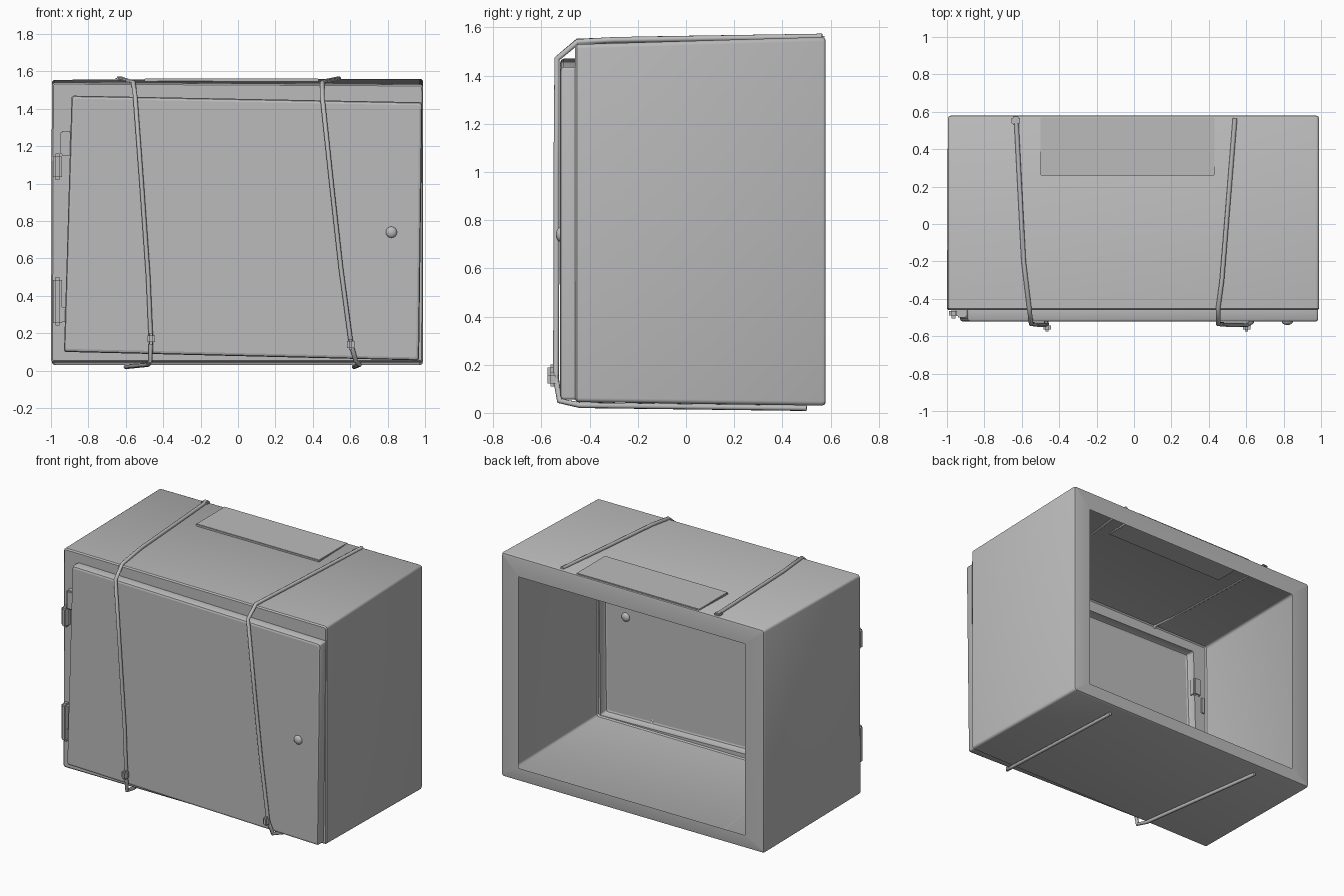
import bpy, bmesh, math
from mathutils import Vector

if "Cube" in bpy.data.objects:
    bpy.data.objects.remove(bpy.data.objects["Cube"])

mat = bpy.data.materials.new("plain grey")
mat.diffuse_color = (0.5, 0.5, 0.5, 1)
mat.use_nodes = True
mat.node_tree.nodes["Principled BSDF"].inputs["Base Color"].default_value = mat.diffuse_color


def finish(ob, angle=35):
    ob.data.materials.clear()
    ob.data.materials.append(mat)
    bpy.ops.object.select_all(action='DESELECT')
    ob.select_set(True)
    bpy.context.view_layer.objects.active = ob
    bpy.ops.object.shade_smooth_by_angle(angle=math.radians(angle))


def from_bmesh(name, bm):
    me = bpy.data.meshes.new(name)
    bm.to_mesh(me)
    bm.free()
    ob = bpy.data.objects.new(name, me)
    bpy.context.collection.objects.link(ob)
    finish(ob)
    return ob


def ring(y, corners, r, inset=0):
    """Rounded four-cornered outline in the xz plane: bl, br, tr, tl."""
    c = sum((Vector(p) for p in corners), Vector((0, 0))) / 4
    pts = []
    for i, p in enumerate(corners):
        sx, sz = (1 if p[0] > c.x else -1), (1 if p[1] > c.y else -1)
        cx, cz = p[0] - sx * (r + inset), p[1] - sz * (r + inset)
        for k in range(5):
            a = math.radians(180 + 90 * i + 22.5 * k)
            pts.append((cx + r * math.cos(a), y, cz + r * math.sin(a)))
    return pts


def loft(name, rings, cap=False):
    bm = bmesh.new()
    rows = [[bm.verts.new(p) for p in r] for r in rings]
    n = len(rows[0])
    for a, b in zip(rows, rows[1:]):
        for i in range(n):
            j = (i + 1) % n
            bm.faces.new((a[i], a[j], b[j], b[i]))
    if cap:
        bm.faces.new(rows[-1][::-1])
        bmesh.ops.reverse_faces(bm, faces=bm.faces[:])
    return from_bmesh(name, bm)


def box(name, x, y, z, bevel):
    bm = bmesh.new()
    bmesh.ops.create_cube(bm, size=1)
    for v in bm.verts:
        v.co = [(a + b) / 2 + c * (b - a) for (a, b), c in zip((x, y, z), v.co)]
    bmesh.ops.bevel(bm, geom=bm.edges[:], offset=bevel, segments=2, affect='EDGES')
    return from_bmesh(name, bm)


# Thin-walled cabinet: door opening in front, rectangular opening at the back
front = [(-1, .045), (.99, .045), (.99, 1.53), (-.995, 1.54)]
back = [(-.995, .03), (.99, .03), (.99, 1.56), (-.995, 1.555)]
door = [(-.93, .10), (.968, .055), (.985, 1.435), (-.89, 1.47)]
hole = [(-.85, .12), (.86, .12), (.86, 1.425), (-.85, 1.425)]
loft("cabinet_shell", [
    ring(-.46, door, .012), ring(-.46, front, .012, .008),
    ring(-.452, front, .018), ring(.565, back, .018),
    ring(.577, back, .015, .006), ring(.58, back, .012, .018),
    ring(.58, hole, .0005)])

# Door panel standing proud of the cabinet
loft("door", [
    ring(-.46, door, .012), ring(-.508, door, .012),
    ring(-.518, door, .012, .005), ring(-.522, door, .012, .016)], cap=True)

# Slightly raised panel on the top
box("top_panel", (-.5, .43), (.26, .57), (1.54, 1.562), .003)

# Cords: from the top rear edge, down the door and back underneath
cords = {
    "left_cord": [(-.63, .565, 1.562), (-.59, -.2, 1.55), (-.56, -.45, 1.542),
                  (-.55, -.535, 1.47), (-.515, -.538, 1.0), (-.48, -.538, .5),
                  (-.465, -.54, .15), (-.47, -.525, .05), (-.48, -.44, .032),
                  (-.6, .5, .02)],
    "right_cord": [(.54, .565, 1.562), (.47, -.3, 1.548), (.45, -.45, 1.54),
                   (.45, -.535, 1.47), (.50, -.538, 1.0), (.55, -.538, .55),
                   (.605, -.54, .14), (.63, -.525, .05), (.65, -.44, .032),
                   (.62, .5, .02)]}
for name, pts in cords.items():
    cu = bpy.data.curves.new(name, 'CURVE')
    cu.dimensions = '3D'
    cu.bevel_depth = .012
    cu.bevel_resolution = 2
    cu.use_fill_caps = True
    sp = cu.splines.new('POLY')
    sp.points.add(len(pts) - 1)
    for p, co in zip(sp.points, pts):
        p.co = (*co, 1)
    ob = bpy.data.objects.new(name, cu)
    bpy.context.collection.objects.link(ob)
    bpy.context.view_layer.objects.active = ob
    bpy.ops.object.select_all(action='DESELECT')
    ob.select_set(True)
    bpy.ops.object.convert(target='MESH')
    finish(bpy.context.object, 60)

# Cord toggles near the foot of the door, and the rear knot on top
for name, x, z in (("left_toggle", -.465, .17), ("right_toggle", .602, .14)):
    box(name, (x - .02, x + .02), (-.575, -.53), (z - .03, z + .03), .012)
box("top_knot", (-.655, -.61), (.53, .575), (1.55, 1.572), .008)

# Hinges on the left: upright knuckle and a leaf reaching the door
for name, k, l in (("upper", (1.02, 1.16), (1.15, 1.28)),
                   ("lower", (.24, .50), (.26, .34))):
    box(name + "_hinge_knuckle", (-.99, -.94), (-.505, -.45), k, .015)
    box(name + "_hinge_leaf", (-.95, -.89), (-.50, -.45), l, .008)

# Small round door knob
bm = bmesh.new()
bmesh.ops.create_uvsphere(bm, u_segments=16, v_segments=8, radius=1)
for v in bm.verts:
    v.co = (.82 + v.co.x * .03, -.522 + v.co.y * .018, .74 + v.co.z * .03)
from_bmesh("door_knob", bm)
